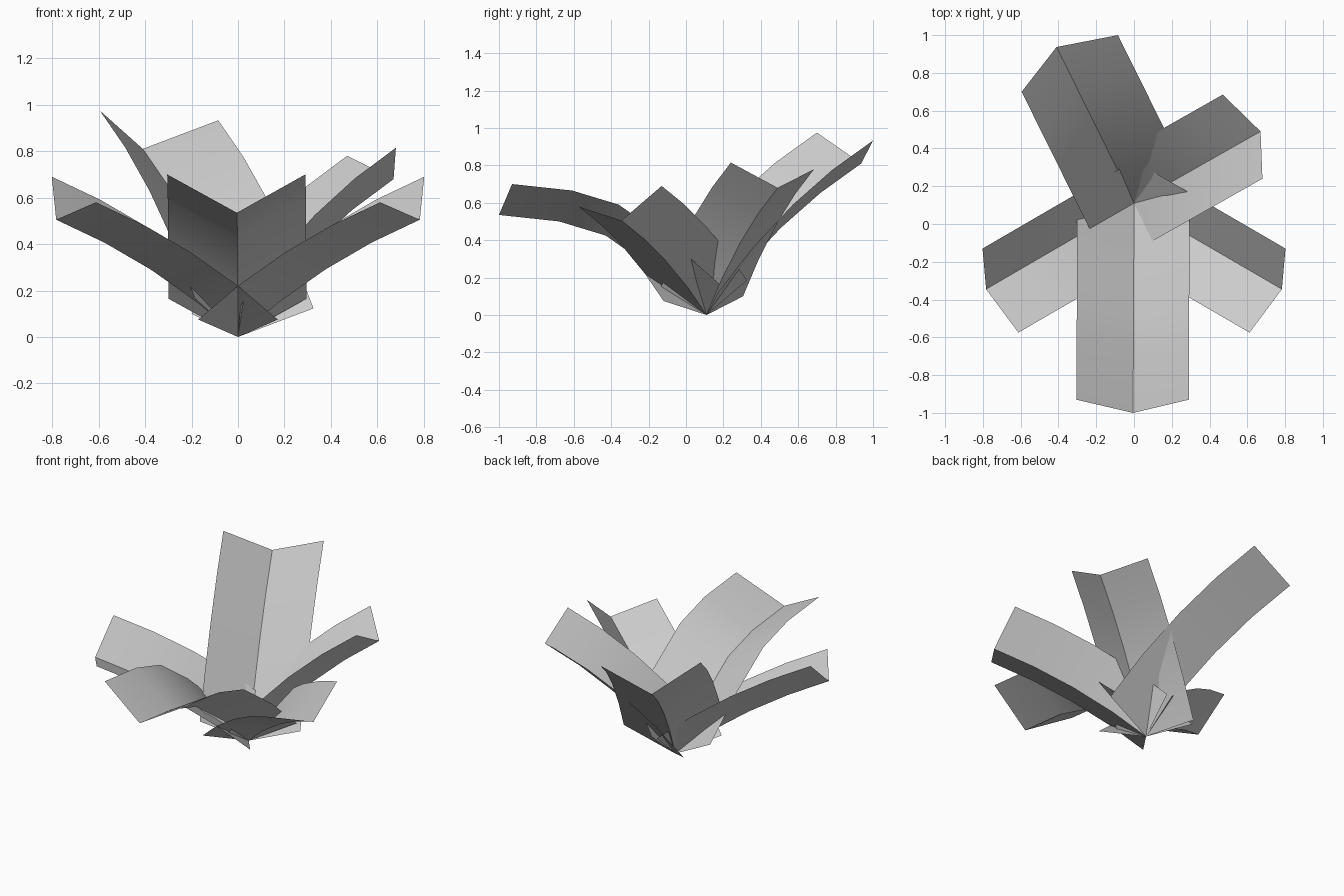
import bpy, bmesh, math
from mathutils import Vector

if "Cube" in bpy.data.objects:
    bpy.data.objects.remove(bpy.data.objects["Cube"], do_unlink=True)

leaf_mat = bpy.data.materials.new("light_grey")
leaf_mat.use_nodes = True
GREY = (0.6, 0.6, 0.6, 1)
leaf_mat.diffuse_color = GREY
leaf_mat.node_tree.nodes["Principled BSDF"].inputs["Base Color"].default_value = GREY

ROOT = Vector((0, 0.11, 0))
# Rib profile: (share of reach, share of rise)
GENTLE = [(0, 0), (0.22, 0.29), (0.48, 0.575), (0.735, 0.805), (1, 1)]
ARCHED = [(0, 0), (0.23, 0.42), (0.486, 0.794), (0.71, 0.935), (1, 1)]


def leaf(name, rib_tip, edge_a, edge_b, profile=GENTLE):
    """V-folded strip: a bent rib from the root with two parallel edges."""
    rib_tip = Vector(rib_tip)
    reach = rib_tip - ROOT
    sides = [Vector(edge_a) - rib_tip, Vector((0, 0, 0)), Vector(edge_b) - rib_tip]
    bm = bmesh.new()
    rows = []
    for along, up in profile:
        rib = ROOT + Vector((reach.x * along, reach.y * along, reach.z * up))
        rows.append([bm.verts.new(rib + s) for s in sides])
    for low, high in zip(rows, rows[1:]):
        for i in range(2):
            bm.faces.new((low[i], low[i + 1], high[i + 1], high[i]))
    bm.normal_update()
    if sum(f.normal.z for f in bm.faces) < 0:
        bmesh.ops.reverse_faces(bm, faces=bm.faces[:])
    mesh = bpy.data.meshes.new(name)
    bm.to_mesh(mesh)
    bm.free()
    mesh.materials.append(leaf_mat)
    obj = bpy.data.objects.new(name, mesh)
    bpy.context.collection.objects.link(obj)
    bpy.ops.object.select_all(action="DESELECT")
    obj.select_set(True)
    bpy.context.view_layer.objects.active = obj
    bpy.ops.object.shade_smooth_by_angle(angle=math.radians(32))


# Front leaf
leaf("front_leaf", (-0.005, -1, 0.535), (-0.305, -0.93, 0.7), (0.29, -0.93, 0.7), ARCHED)

# Matching side leaves
for name, s in (("left_leaf", 1), ("right_leaf", -1)):
    leaf(name, (s * 0.783, -0.345, 0.505), (s * 0.802, -0.13, 0.69), (s * 0.612, -0.575, 0.58))

# Back leaves
leaf("back_left_leaf", (0.67, 0.49, 0.68), (0.47, 0.685, 0.78), (0.68, 0.24, 0.815))
leaf("back_right_leaf", (-0.41, 0.937, 0.81), (-0.595, 0.7, 0.975), (-0.085, 1, 0.933))
